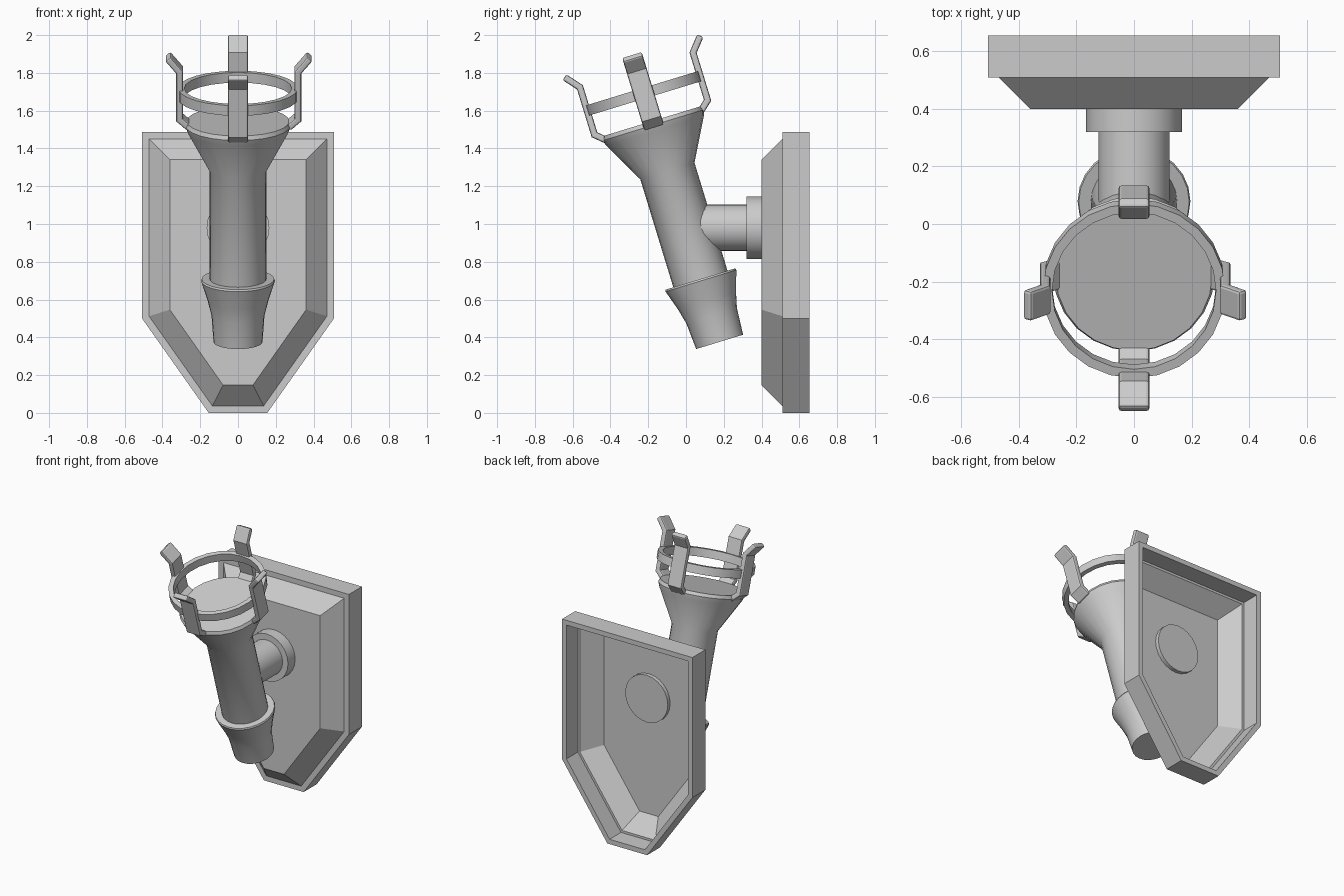
import bpy, bmesh
from math import pi, sin, cos, radians
from mathutils import Matrix, Vector

if "Cube" in bpy.data.objects:
    bpy.data.objects.remove(bpy.data.objects["Cube"])

# Tilted frame shared by all the torch parts (local z runs along the torch)
TILT = Matrix.Translation((0, 0.178, 0.376)) @ Matrix.Rotation(radians(17), 4, 'X')


def finish(bm, name, matrix=Matrix(), smooth=None):
    bmesh.ops.recalc_face_normals(bm, faces=bm.faces)
    me = bpy.data.meshes.new(name)
    bm.to_mesh(me)
    bm.free()
    ob = bpy.data.objects.new(name, me)
    bpy.context.collection.objects.link(ob)
    ob.matrix_world = matrix
    if smooth:
        bpy.ops.object.select_all(action='DESELECT')
        ob.select_set(True)
        bpy.context.view_layer.objects.active = ob
        bpy.ops.object.shade_smooth_by_angle(angle=radians(smooth))
    return ob


def skin(bm, loops, closed=False):
    """Join equal-length vertex loops with quads; cap the ends if not closed."""
    n = len(loops[0])
    pairs = list(zip(loops, loops[1:]))
    if closed:
        pairs.append((loops[-1], loops[0]))
    else:
        bm.faces.new(loops[0])
        bm.faces.new(loops[-1])
    for a, b in pairs:
        for i in range(n):
            j = (i + 1) % n
            bm.faces.new((a[i], a[j], b[j], b[i]))


def lathe(name, profile, matrix=TILT, closed=False, sides=24, smooth=35):
    bm = bmesh.new()
    loops = [[bm.verts.new((r * cos(2 * pi * k / sides), r * sin(2 * pi * k / sides), z))
              for k in range(sides)] for r, z in profile]
    skin(bm, loops, closed)
    return finish(bm, name, matrix, smooth)


def inset(points, d):
    """Mitred inward offset of a counter-clockwise outline."""
    out = []
    for i, p in enumerate(points):
        e1 = (p - points[i - 1]).normalized()
        e2 = (points[(i + 1) % len(points)] - p).normalized()
        n1, n2 = Vector((-e1.y, e1.x)), Vector((-e2.y, e2.x))
        out.append(p + (n1 + n2) * d / (1 + n1.dot(n2)))
    return out


# Torch shaft with flared head, and the lower cup
lathe("torch_shaft", [(0.15, 0.2), (0.15, 0.946), (0.27, 1.168),
                      (0.281, 1.2), (0.272, 1.222)])
lathe("lower_cup", [(0.13, 0), (0.14, 0.145), (0.161, 0.23),
                    (0.196, 0.338), (0.192, 0.348)])

# Hoop held around the flame bowl
lathe("hoop", [(0.285, 1.348), (0.317, 1.348), (0.317, 1.404), (0.285, 1.404)], closed=True)

# Four bent prongs
for k, side in enumerate(("right", "back", "left", "front")):
    bm = bmesh.new()
    path = [(0.262, 1.197), (0.313, 1.242), (0.313, 1.505), (0.376, 1.58)]
    rows = [[bm.verts.new((r, s * 0.054, z)) for s in (-1, 1)] for r, z in path]
    for a, b in zip(rows, rows[1:]):
        bm.faces.new((a[0], a[1], b[1], b[0]))
    offset = Matrix.Translation((0.004 if k in (0, 2) else 0, 0, 0))
    prong = finish(bm, side + "_prong", TILT @ offset @ Matrix.Rotation(k * pi / 2, 4, 'Z'))
    sol = prong.modifiers.new("thickness", 'SOLIDIFY')
    sol.thickness, sol.offset, sol.use_even_offset = 0.036, 0, True
    bev = prong.modifiers.new("edges", 'BEVEL')
    bev.width, bev.segments, bev.angle_limit = 0.01, 2, radians(60)

# Horizontal arm with flange, its end showing inside the hollow plate
lathe("arm", [(0.166, 0), (0.166, 0.12), (0.124, 0.12), (0.124, 0.44)],
      Matrix.Translation((0, 0.44, 0.98)) @ Matrix.Rotation(pi / 2, 4, 'X'))

# Hollow wall plate: (inset, y) steps from back rim, over the outside, into the hollow
half = [(0.155, 0), (0.508, 0.5), (0.508, 1.488)]
outline = [Vector(p) for p in half] + [Vector((-x, z)) for x, z in reversed(half)]
steps = [(0.147, 0.40), (0.037, 0.51), (0, 0.51), (0, 0.655),
         (0.034, 0.655), (0.034, 0.528), (0.05, 0.528), (0.158, 0.413)]
bm = bmesh.new()
skin(bm, [[bm.verts.new((p.x, y, p.y)) for p in inset(outline, d)] for d, y in steps])
finish(bm, "wall_plate")
